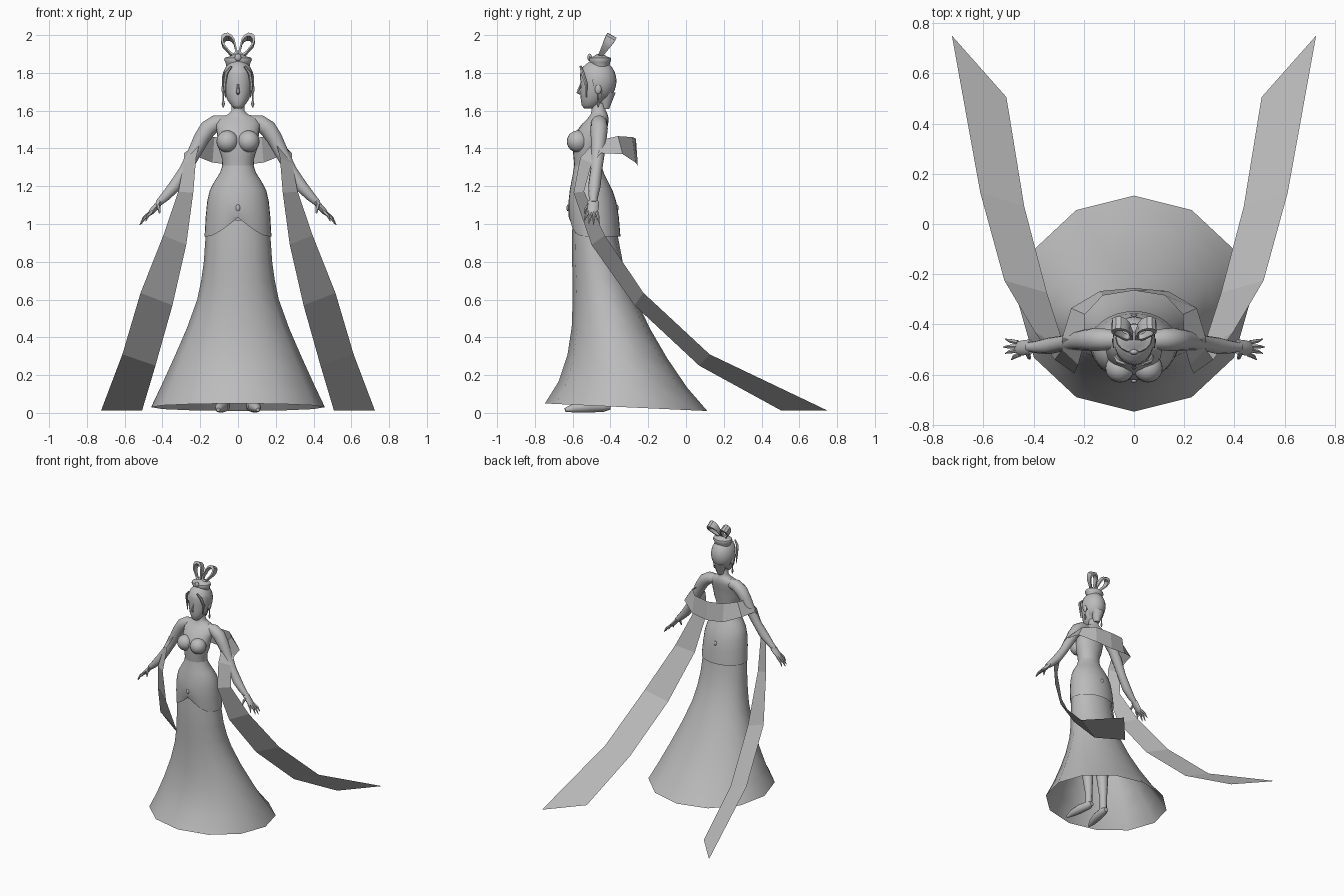
import bpy, bmesh, math
from mathutils import Vector

grey = bpy.data.materials.new("plain grey")
grey.diffuse_color = (0.5, 0.5, 0.5, 1)


def finish(name, bm, angle=50):
    bmesh.ops.recalc_face_normals(bm, faces=bm.faces)
    mesh = bpy.data.meshes.new(name)
    bm.to_mesh(mesh)
    bm.free()
    mesh.materials.append(grey)
    if angle:
        for p in mesh.polygons:
            p.use_smooth = True
        mesh.set_sharp_from_angle(angle=math.radians(angle))
    ob = bpy.data.objects.new(name, mesh)
    bpy.context.collection.objects.link(ob)
    return ob


def skin(name, rings, caps=True, closed=True, angle=50):
    """Join a list of rings of points with quads."""
    bm = bmesh.new()
    vs = [[bm.verts.new(p) for p in r] for r in rings]
    n = len(rings[0])
    for a, b in zip(vs, vs[1:]):
        for i in range(n if closed else n - 1):
            j = (i + 1) % n
            bm.faces.new((a[i], a[j], b[j], b[i]))
    if caps and closed:
        bm.faces.new(vs[0])
        bm.faces.new(vs[-1])
    return finish(name, bm, angle)


def oval(z, hx, yf, yb, n, tilt=0):
    """Level oval ring, starting at the front; tilt raises the front."""
    cy, ry = (yf + yb) / 2, (yb - yf) / 2
    out = []
    for i in range(n):
        a = 2 * math.pi * i / n
        out.append((hx * math.sin(a), cy - ry * math.cos(a), z + tilt * math.cos(a)))
    return out


def tube(name, pts, n=10, flat=1.0):
    """Round limb through (x, y, z, radius) points."""
    P = [Vector(p[:3]) for p in pts]
    d = (P[-1] - P[0]).normalized()
    ref = Vector((1, 0, 0)) if abs(d.y) > 0.7 else Vector((0, 1, 0))
    rings = []
    for k, p in enumerate(P):
        t = (P[min(k + 1, len(P) - 1)] - P[max(k - 1, 0)]).normalized()
        a = t.cross(ref).normalized()
        b = t.cross(a)
        r = pts[k][3]
        rings.append([p + r * (math.cos(w) * a + flat * math.sin(w) * b)
                      for w in (2 * math.pi * i / n for i in range(n))])
    return skin(name, rings)


def ball(name, c, r, seg=20, cut=None):
    bm = bmesh.new()
    bmesh.ops.create_uvsphere(bm, u_segments=seg, v_segments=seg // 2 + 2, radius=1)
    for v in bm.verts:
        v.co = Vector((v.co.x * r[0] + c[0], v.co.y * r[1] + c[1], v.co.z * r[2] + c[2]))
    if cut:
        bmesh.ops.delete(bm, geom=[f for f in bm.faces if cut(f.calc_center_median())],
                         context='FACES')
    return finish(name, bm)


# neck and torso
torso = [(1.64, .034, -.50, -.43), (1.60, .035, -.50, -.425), (1.58, .055, -.505, -.415),
         (1.56, .105, -.52, -.41), (1.53, .118, -.55, -.412), (1.49, .112, -.58, -.42),
         (1.44, .108, -.60, -.43), (1.40, .102, -.60, -.435), (1.35, .086, -.595, -.445),
         (1.29, .082, -.59, -.445)]
skin("torso", [oval(*r, 24) for r in torso])

# hip wrap with a pointed notch at the front hem
hips = [(1.31, .082, -.592, -.447), (1.27, .096, -.598, -.435), (1.23, .122, -.606, -.415),
        (1.18, .149, -.615, -.39), (1.12, .163, -.622, -.37), (1.04, .171, -.622, -.356)]
rings = [oval(*r, 32) for r in hips]
hem = []
for x, y, z in oval(.935, .177, -.612, -.347, 32):
    if y < -.48:
        z += .1 * max(0, 1 - abs(x) / .15) ** 1.3
    hem.append((x, y, z))
skin("hip_wrap", rings + [hem], caps=False)

# flared skirt, open at the hem
skirt = [(1.02, .164, -.60, -.368, 0), (.93, .172, -.604, -.36, 0), (.80, .181, -.603, -.335, 0),
         (.70, .195, -.60, -.305, 0), (.60, .216, -.60, -.263, .002), (.45, .27, -.605, -.19, .005),
         (.30, .335, -.627, -.10, .01), (.15, .403, -.675, .005, .015), (.03, .46, -.747, .113, .02)]
skin("skirt", [oval(*r[:4], 12, r[4]) for r in skirt], caps=False, angle=60)

# small waist knots, front and back
for y, nm in ((-.625, "front_knot"), (-.365, "back_knot")):
    ball(nm, (0, y, 1.085), (.012, .008, .018), 8)

# head: jaw to crown
head = [(1.612, .020, -.54, -.49), (1.628, .036, -.552, -.46), (1.66, .058, -.557, -.43),
        (1.70, .070, -.560, -.41), (1.74, .076, -.558, -.40), (1.79, .077, -.562, -.39),
        (1.83, .062, -.55, -.40), (1.855, .03, -.51, -.43)]
skin("head", [oval(*r, 20) for r in head], angle=70)
tube("nose", [(0, -.555, 1.745, .004), (0, -.568, 1.71, .008), (0, -.572, 1.697, .010),
              (0, -.558, 1.688, .006)], 6)

# hair cap, opened around the face
ball("hair_cap", (0, -.468, 1.757), (.086, .100, .113), 24,
     lambda c: (c.y < -.495 and c.z < 1.815) or (c.y < -.45 and c.z < 1.70))
tube("nape_hair", [(0, -.42, 1.70, .05), (0, -.425, 1.65, .035), (0, -.428, 1.61, .022)], 10)

# topknot: dome and round collar
skin("topknot", [oval(z, r, -.455 - r * .8, -.455 + r * .8, 16) for z, r in
                 ((1.835, .062), (1.855, .066), (1.868, .074), (1.88, .070), (1.887, .045),
                  (1.90, .02))])
ball("topknot_jewel", (0, -.51, 1.882), (.018, .012, .02), 8)

# scarf rows: upper/inner edge, lower/outer edge, from the back centre to the tip
scarf = [((0, -.265, 1.452), (0, -.255, 1.31)), ((.125, -.285, 1.46), (.135, -.267, 1.325)),
         ((.195, -.36, 1.465), (.25, -.335, 1.37)), ((.20, -.48, 1.44), (.285, -.45, 1.375)),
         ((.222, -.56, 1.35), (.287, -.50, 1.32)), ((.237, -.595, 1.165), (.316, -.54, 1.172)),
         ((.274, -.50, .89), (.395, -.43, .94)), ((.347, -.273, .57), (.516, -.225, .635)),
         ((.437, .07, .25), (.612, .125, .31)), ((.508, .505, .012), (.725, .75, .012))]
left = [[(-x, y, z) for x, y, z in row] for row in reversed(scarf[1:])]
skin("scarf", left + [list(r) for r in scarf], closed=False, angle=0)

# finger tips and roots
fingers = [((.455, -.518, 1.065), (.488, -.54, 1.015)), ((.462, -.502, 1.06), (.512, -.515, 1.0)),
           ((.465, -.487, 1.06), (.52, -.49, .995)), ((.462, -.472, 1.06), (.512, -.458, 1.003))]

# paired parts
for s, side in ((1, "right"), (-1, "left")):
    def limb(name, pts, n=10, flat=1.0):
        return tube(side + "_" + name, [(s * p[0], *p[1:]) for p in pts], n, flat)

    ball(side + "_bust", (s * .056, -.573, 1.437), (.058, .058, .058))
    limb("arm", [(.06, -.462, 1.54, .035), (.115, -.46, 1.535, .043), (.158, -.46, 1.505, .046),
                 (.192, -.462, 1.455, .042), (.225, -.465, 1.39, .037), (.28, -.475, 1.285, .031),
                 (.335, -.485, 1.20, .033), (.385, -.49, 1.145, .025), (.422, -.49, 1.11, .018)], 12)
    limb("palm", [(.412, -.49, 1.118, .016), (.435, -.492, 1.09, .016), (.458, -.495, 1.065, .015),
                  (.47, -.495, 1.05, .009)], 8, 1.9)
    limb("thumb", [(.425, -.512, 1.105, .010), (.418, -.53, 1.08, .009), (.415, -.537, 1.055, .003)], 6)
    for k, (a, b) in enumerate(fingers):
        m = [(p + q) / 2 for p, q in zip(a, b)]
        limb("finger_%d" % (k + 1), [(*a, .010), (m[0] + .006, m[1], m[2] + .004, .008), (*b, .002)], 6)

    # leg and pointed shoe
    limb("leg", [(.08, -.48, 1.0, .075), (.08, -.48, .75, .065), (.075, -.475, .5, .048),
                 (.072, -.45, .35, .046), (.07, -.435, .15, .028), (.07, -.435, .05, .026)])
    limb("shoe", [(.068, -.40, .035, .018), (.07, -.435, .036, .030), (.085, -.52, .034, .033),
                  (.097, -.585, .027, .026), (.105, -.64, .016, .010)])

    # ear, earring and face lock
    ball(side + "_ear", (s * .078, -.465, 1.715), (.010, .018, .028), 10)
    limb("earring", [(.078, -.465, 1.69, .003), (.078, -.465, 1.655, .004),
                     (.078, -.465, 1.635, .009), (.078, -.465, 1.618, .003)], 6)
    limb("face_lock", [(.035, -.558, 1.835, .006), (.062, -.548, 1.80, .010),
                       (.072, -.528, 1.74, .009), (.066, -.528, 1.67, .003)], 6)

    # hair loop: a broad ribbon bent into a leaning ring
    base, tip = Vector((s * .012, -.458, 1.885)), Vector((s * .072, -.392, 1.998))
    c, u = (base + tip) / 2, (tip - base) / 2
    v = u.cross(Vector((0, 1, -.45))).normalized()
    w = u.cross(v).normalized()
    rows = []
    for i in range(14):
        a = 2 * math.pi * i / 14
        r = .034 * (1 - .3 * math.cos(math.pi - a)) if math.cos(a) > 0 else .028
        o = c + u * math.cos(a) + v * (r * math.sin(a))
        q = c + (o - c) * .72
        h = w * (.010 + .009 * (1 + math.cos(a)))
        rows.append([o - h, o + h, q + h, q - h])
    skin(side + "_hair_loop", rows + rows[:1], caps=False, angle=35)
